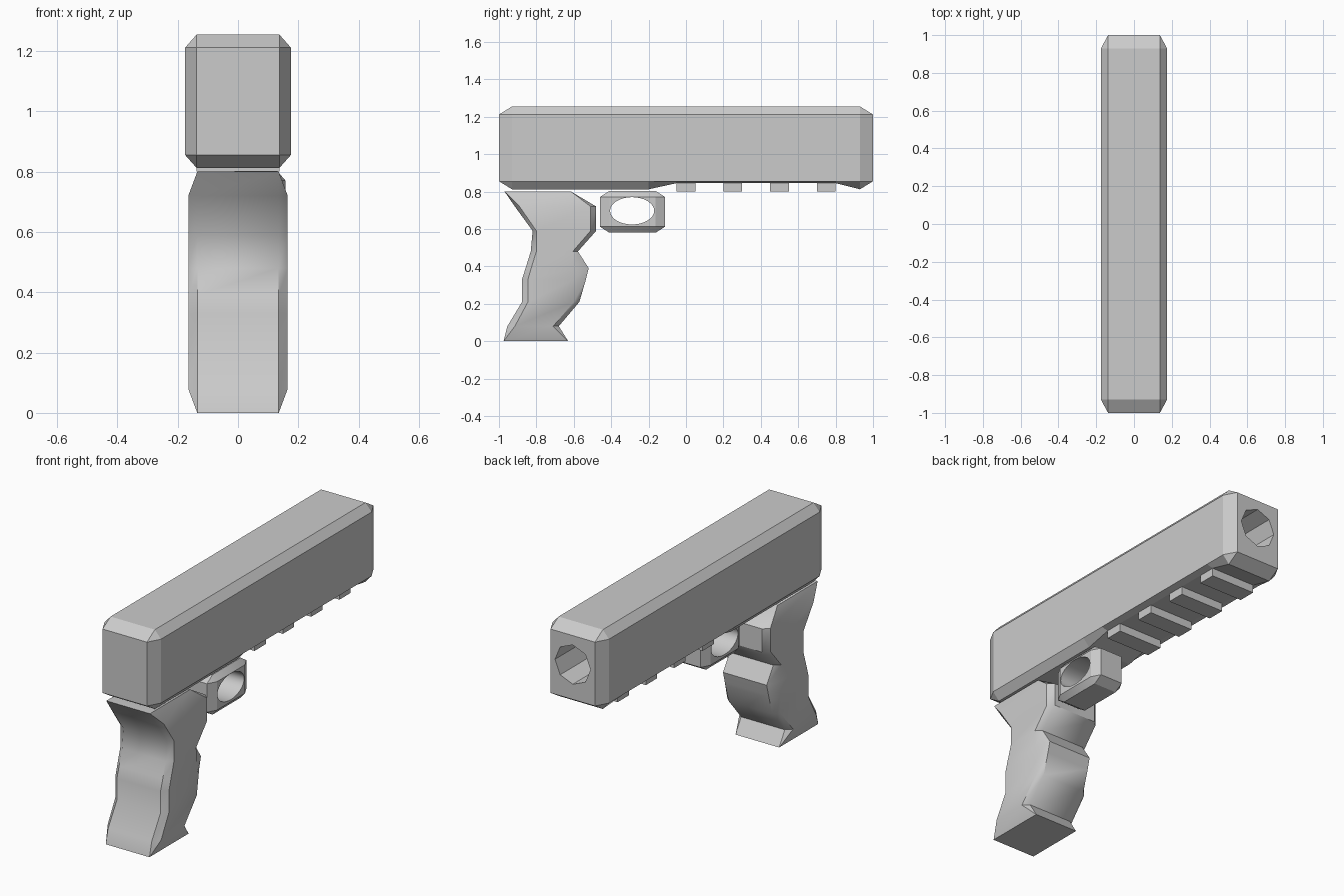
import bpy, bmesh
from math import radians
from mathutils import Matrix, Vector
from itertools import product

if "Cube" in bpy.data.objects:
    bpy.data.objects.remove(bpy.data.objects["Cube"])


def finish(bm, name):
    bmesh.ops.recalc_face_normals(bm, faces=bm.faces)
    me = bpy.data.meshes.new(name)
    bm.to_mesh(me)
    bm.free()
    ob = bpy.data.objects.new(name, me)
    bpy.context.collection.objects.link(ob)
    return ob


def chamfered_box(lo, hi, c):
    """Box with a different chamfer size along each axis."""
    lo, hi, c = Vector(lo), Vector(hi), Vector(c)
    mid, half = (lo + hi) / 2, (hi - lo) / 2
    bm = bmesh.new()
    for s in product((-1, 1), repeat=3):
        for keep in range(3):
            bm.verts.new([mid[i] + s[i] * (half[i] - (0 if i == keep else c[i]))
                          for i in range(3)])
    bmesh.ops.convex_hull(bm, input=bm.verts)
    bmesh.ops.dissolve_limit(bm, angle_limit=radians(1), verts=bm.verts, edges=bm.edges)
    return bm


def cut(ob, sides, matrix):
    """Cut a unit cylinder, placed by matrix, out of an object."""
    bm = bmesh.new()
    bmesh.ops.create_cone(bm, cap_ends=True, segments=sides, radius1=1, radius2=1,
                          depth=1, matrix=matrix)
    cutter = finish(bm, "cutter")
    cutter.hide_render = True
    mod = ob.modifiers.new("hole", 'BOOLEAN')
    mod.operation, mod.solver, mod.object = 'DIFFERENCE', 'EXACT', cutter
    bpy.context.view_layer.objects.active = ob
    bpy.ops.object.modifier_apply(modifier=mod.name)
    bpy.data.objects.remove(cutter)


def smooth(ob, angle):
    bpy.ops.object.select_all(action='DESELECT')
    ob.select_set(True)
    bpy.context.view_layer.objects.active = ob
    bpy.ops.object.shade_smooth_by_angle(angle=radians(angle))


# Upper body: chamfered block with a shallow relief under the front half
bm = chamfered_box((-0.175, -1, 0.812), (0.175, 1, 1.255), (0.038, 0.07, 0.043))
for y in (-0.2, -0.05, 0.8):
    bmesh.ops.bisect_plane(bm, geom=bm.verts[:] + bm.edges[:] + bm.faces[:],
                           plane_co=(0, y, 0), plane_no=(0, 1, 0))
for v in bm.verts:
    if v.co.z < 0.82 and -0.1 < v.co.y < 0.85:
        v.co.z = 0.845
body = finish(bm, "upper_body")

# Octagonal bore in the far end
cut(body, 8, Matrix.Translation((0, 0.8, 1.05)) @ Matrix.Rotation(radians(90), 4, 'X')
    @ Matrix.Diagonal((0.11, 0.11, 0.6, 1)))

# Accessory rail: four cross bars
for i in range(4):
    bm = bmesh.new()
    bmesh.ops.create_cube(bm, size=1, matrix=Matrix.Translation((0, 0.25 * i, 0.825))
                          @ Matrix.Diagonal((0.274, 0.1, 0.05, 1)))
    finish(bm, f"rail_bar_{i + 1}")

# Trigger guard: off-centre chamfered block with an oval hole
guard = finish(chamfered_box((-0.037, -0.46, 0.58), (0.157, -0.112, 0.803),
                             (0.027, 0.05, 0.032)), "trigger_guard")
cut(guard, 32, Matrix.Translation((0.06, -0.288, 0.697)) @ Matrix.Rotation(radians(90), 4, 'Y')
    @ Matrix.Diagonal((0.073, 0.118, 0.5, 1)))
smooth(guard, 25)

# Grip: lofted sections (z, back outer, back inner, front inner, front outer, half width)
sections = [
    (0.00, -0.975, -0.975, -0.63, -0.63, 0.135),
    (0.08, -0.955, -0.915, -0.71, -0.68, 0.165),
    (0.21, -0.877, -0.845, -0.60, -0.57, 0.165),
    (0.33, -0.877, -0.845, -0.60, -0.535, 0.165),
    (0.39, -0.858, -0.828, -0.60, -0.52, 0.165),
    (0.48, -0.830, -0.800, -0.605, -0.578, 0.165),
    (0.59, -0.820, -0.800, -0.51, -0.48, 0.165),
    (0.72, -0.915, -0.890, -0.51, -0.48, 0.165),
    (0.80, -0.970, -0.970, -0.615, -0.615, 0.135),
]
bm = bmesh.new()
rings = []
for z, bo, bi, fi, fo, w in sections:
    half = [(0.135, bo), (w, bi), (w, fi), (0.135, fo)]
    loop = half + [(-x, y) for x, y in reversed(half)]
    rings.append([bm.verts.new((x, y, z)) for x, y in loop])
for a, b in zip(rings, rings[1:]):
    for i in range(8):
        j = (i + 1) % 8
        bm.faces.new((a[i], a[j], b[j], b[i]))
bm.faces.new(rings[0])
bm.faces.new(rings[-1])
bmesh.ops.remove_doubles(bm, verts=bm.verts, dist=0.0005)
smooth(finish(bm, "grip"), 40)
